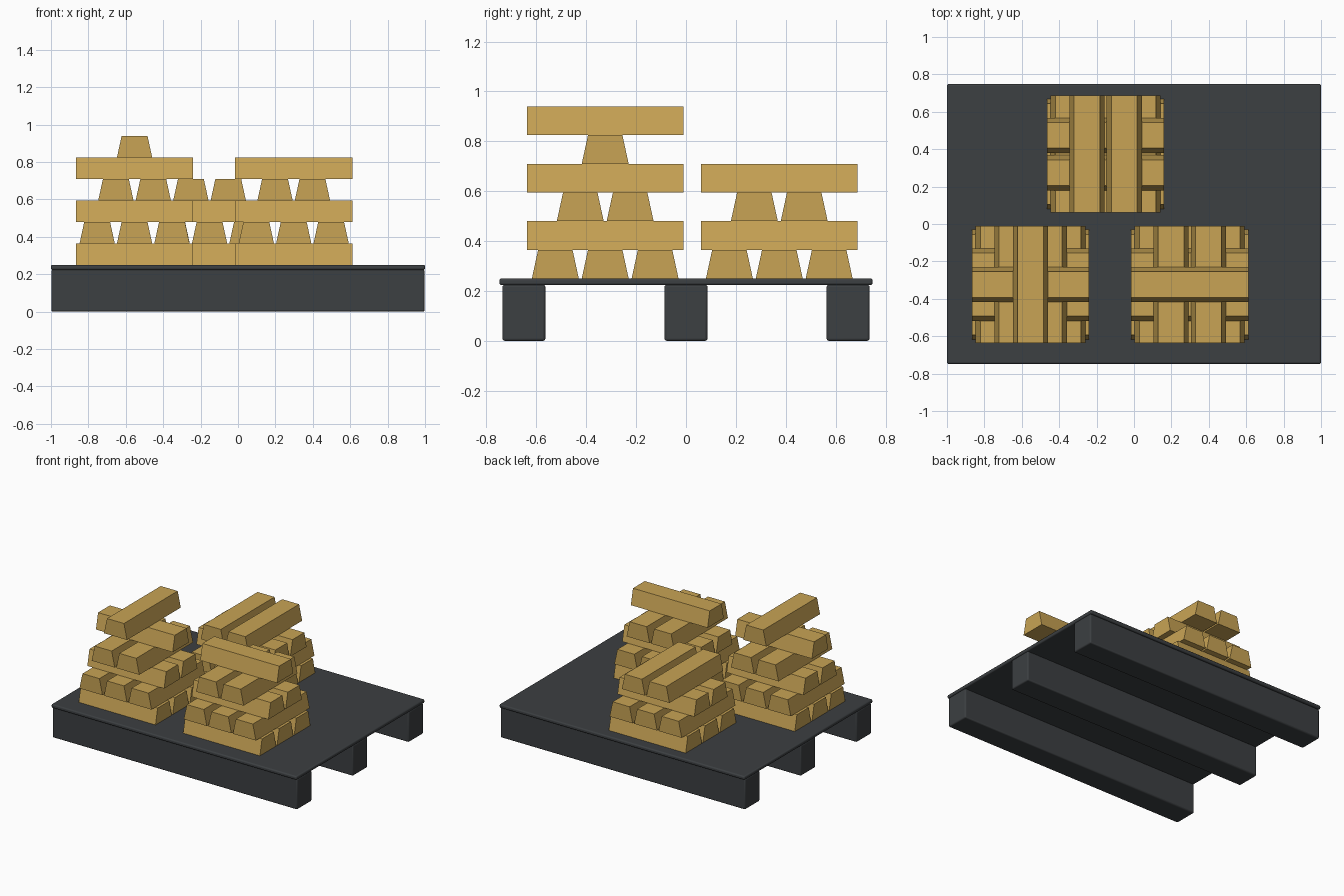
import bpy, bmesh

if "Cube" in bpy.data.objects:
    bpy.data.objects.remove(bpy.data.objects["Cube"])

BAR_LEN, BAR_H = 0.626, 0.115
BOTTOM_W, TOP_W = 0.188, 0.138
PITCH = 0.2
DECK_TOP = 0.25


def material(name, color):
    m = bpy.data.materials.new(name)
    m.diffuse_color = (*color, 1)
    m.use_nodes = True
    m.node_tree.nodes["Principled BSDF"].inputs["Base Color"].default_value = m.diffuse_color
    return m


gold = material("gold", (0.58, 0.37, 0.09))
dark = material("dark_grey", (0.045, 0.05, 0.054))


def beveled_box(name, lo, hi, bevel):
    size = [b - a for a, b in zip(lo, hi)]
    bpy.ops.mesh.primitive_cube_add(size=1, location=[(a + b) / 2 for a, b in zip(lo, hi)])
    ob = bpy.context.object
    ob.name = name
    ob.scale = size
    bpy.ops.object.transform_apply(location=False, rotation=False, scale=True)
    mod = ob.modifiers.new("bevel", "BEVEL")
    mod.width = bevel
    mod.segments = 3
    ob.data.materials.append(dark)
    bpy.ops.object.shade_smooth_by_angle()
    return ob


# Pallet: thin deck on three full-length skids
beveled_box("pallet_deck", (-1, -0.748, 0.223), (1, 0.748, DECK_TOP), 0.009)
for label, y in (("front", -0.65), ("middle", 0), ("back", 0.65)):
    beveled_box(label + "_skid", (-0.997, y - 0.086, 0), (0.997, y + 0.086, 0.225), 0.009)

# Ingot: trapezoid profile extruded along x, shared by every bar
bm = bmesh.new()
profile = [(-BOTTOM_W / 2, 0), (BOTTOM_W / 2, 0), (TOP_W / 2, BAR_H), (-TOP_W / 2, BAR_H)]
face = bm.faces.new([bm.verts.new((-BAR_LEN / 2, y, z)) for y, z in profile])
ext = bmesh.ops.extrude_face_region(bm, geom=[face])
bmesh.ops.translate(bm, vec=(BAR_LEN, 0, 0),
                    verts=[g for g in ext["geom"] if isinstance(g, bmesh.types.BMVert)])
bmesh.ops.recalc_face_normals(bm, faces=bm.faces)
ingot = bpy.data.meshes.new("ingot")
bm.to_mesh(ingot)
bm.free()
ingot.materials.append(gold)


# Stack: layers alternate direction and thin out towards the top
def stack(name, cx, cy, layers):
    for level, count in enumerate((3, 3, 2, 2, 1, 1)[:layers]):
        for i in range(count):
            offset = (i - (count - 1) / 2) * PITCH
            ob = bpy.data.objects.new(f"{name}_ingot_{level + 1}_{i + 1}", ingot)
            z = DECK_TOP + level * BAR_H
            if level % 2:
                ob.location = (cx + offset, cy, z)
                ob.rotation_euler.z = 1.5707963
            else:
                ob.location = (cx, cy + offset, z)
            bpy.context.collection.objects.link(ob)


stack("left_stack", -0.553, -0.324, 6)
stack("right_stack", 0.298, -0.324, 5)
stack("back_stack", -0.152, 0.374, 4)
